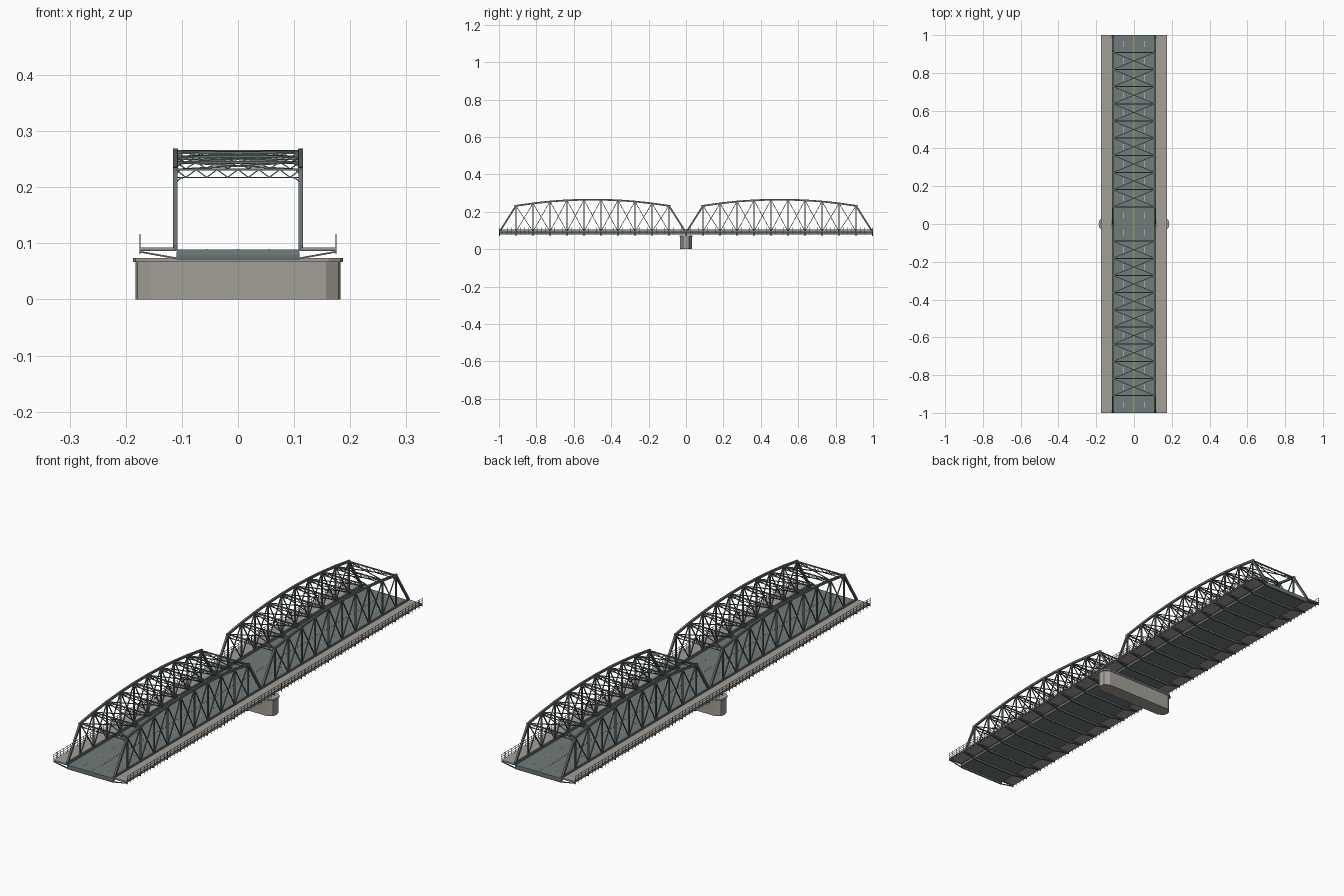
import bpy, bmesh, math
from mathutils import Matrix, Vector

if "Cube" in bpy.data.objects:
    bpy.data.objects.remove(bpy.data.objects["Cube"])


def material(name, r, g, b):
    m = bpy.data.materials.new(name)
    m.use_nodes = True
    m.diffuse_color = (r, g, b, 1)
    bsdf = next(n for n in m.node_tree.nodes if n.type == 'BSDF_PRINCIPLED')
    bsdf.inputs["Base Color"].default_value = (r, g, b, 1)
    return m


steel = material("steel_grey_green", 0.13, 0.165, 0.16)
asphalt = material("road_grey", 0.16, 0.2, 0.195)
concrete = material("concrete", 0.37, 0.35, 0.31)
white = material("lane_white", 0.75, 0.75, 0.72)
yellow = material("lane_yellow", 0.55, 0.45, 0.08)


class Part:
    """Collects bars, boxes and prisms into one named object."""

    def __init__(self, name, mat):
        self.name, self.mat, self.bm = name, mat, bmesh.new()

    def box(self, x0, x1, y0, y1, z0, z1):
        mid = Vector((x0 + x1, y0 + y1, z0 + z1)) / 2
        size = Matrix.Diagonal((x1 - x0, y1 - y0, z1 - z0, 1))
        bmesh.ops.create_cube(self.bm, size=1, matrix=Matrix.Translation(mid) @ size)

    def bar(self, p, q, w, h=None):
        p, q = Vector(p), Vector(q)
        d = (q - p).normalized()
        side = d.cross(Vector((0, 0, 1)))
        side = side.normalized() if side.length > 1e-4 else Vector((1, 0, 0))
        up = side.cross(d)
        rot = Matrix((side, d, up)).transposed().to_4x4()
        size = Matrix.Diagonal((w, (q - p).length, h or w, 1))
        bmesh.ops.create_cube(self.bm, size=1,
                              matrix=Matrix.Translation((p + q) / 2) @ rot @ size)

    def chain(self, points, w, h=None):
        for p, q in zip(points, points[1:]):
            self.bar(p, q, w, h)

    def prism(self, outline, z0, z1):
        face = self.bm.faces.new([self.bm.verts.new((x, y, z0)) for x, y in outline])
        new = bmesh.ops.extrude_face_region(self.bm, geom=[face])["geom"]
        verts = [v for v in new if isinstance(v, bmesh.types.BMVert)]
        bmesh.ops.translate(self.bm, verts=verts, vec=(0, 0, z1 - z0))

    def finish(self):
        bmesh.ops.recalc_face_normals(self.bm, faces=self.bm.faces)
        mesh = bpy.data.meshes.new(self.name)
        self.bm.to_mesh(mesh)
        self.bm.free()
        mesh.materials.append(self.mat)
        bpy.context.collection.objects.link(bpy.data.objects.new(self.name, mesh))


PANELS = 11
STEP = 1 / PANELS
TX = 0.1115        # truss plane
ROAD = 0.089       # road surface
BASE = 0.094       # bottom chord axis
EDGE = 0.175       # footway edge


def top(y):
    """Height of the arched top chord along one span."""
    return 0.265 - 0.2 * (y - 0.5) ** 2


# Pier with faceted ends and a slightly wider cap
def pier_outline(grow):
    half = [(0.157, -0.031), (0.179, -0.017), (0.183, 0), (0.179, 0.017), (0.157, 0.031)]
    pts = half + [(-x, -y) for x, y in half]
    return [(x + math.copysign(grow, x), y + grow * (y > 0) - grow * (y < 0)) for x, y in pts]


pier = Part("pier", concrete)
pier.prism(pier_outline(0), 0, 0.067)
pier.finish()
cap = Part("pier_cap", concrete)
cap.prism(pier_outline(0.004), 0.067, 0.074)
cap.finish()

# Road slab and lane paint
road = Part("road_deck", asphalt)
road.box(-0.109, 0.109, -1, 1, 0.079, ROAD)
road.finish()

dashes = Part("lane_dashes", white)
for x in (-0.055, 0.055):
    for i in range(22):
        y = -0.955 + i * STEP
        dashes.box(x - 0.001, x + 0.001, y - 0.016, y + 0.016, ROAD, ROAD + 0.0006)
dashes.finish()

centre = Part("centre_lines", yellow)
for x in (-0.002, 0.002):
    centre.box(x - 0.0008, x + 0.0008, -1, 1, ROAD, ROAD + 0.0006)
centre.finish()

# Floor beams under the road, with sloping footway brackets
beams = Part("floor_beams", steel)
brackets = Part("footway_brackets", steel)
for i in range(-PANELS, PANELS + 1):
    y = max(-0.997, min(0.997, i * STEP))
    beams.box(-0.11, 0.11, y - 0.003, y + 0.003, 0.071, 0.085)
    for s in (-1, 1):
        brackets.bar((s * 0.108, y, 0.073), (s * EDGE, y, 0.085), 0.004, 0.003)
        brackets.bar((s * 0.108, y, 0.0875), (s * EDGE, y, 0.0875), 0.004, 0.003)
beams.finish()
brackets.finish()

for s, side in ((1, "left"), (-1, "right")):
    # Footway slab
    walk = Part(side + "_footway", concrete)
    walk.box(min(s * 0.115, s * EDGE), max(s * 0.115, s * EDGE), -1, 1, 0.089, 0.093)
    walk.finish()

    # Railing on the outer edge
    rail = Part(side + "_railing", steel)
    x = s * (EDGE - 0.0005)
    for z in (0.098, 0.107, 0.116):
        rail.bar((x, -1, z), (x, 1, z), 0.0012)
    posts = 8 * PANELS
    for i in range(posts + 1):
        y = -0.999 + 1.998 * i / posts
        rail.bar((x, y, 0.081), (x, y, 0.117), 0.0015)
    rail.finish()

# Trusses of the two spans
for start, span in ((-1, "front"), (0, "back")):
    nodes = [i * STEP for i in range(PANELS + 1)]
    inner = nodes[1:-1]

    for s, side in ((1, "left"), (-1, "right")):
        x = s * TX

        def low(y):
            return (x, start + y, BASE)

        def high(y):
            return (x, start + y, top(y))

        chords = Part(f"{span}_{side}_chords", steel)
        chords.bar(low(0), low(1), 0.007, 0.01)
        chords.chain([low(0.004)] + [high(y) for y in inner] + [low(0.996)], 0.008, 0.009)
        for y in inner:
            chords.box(x - 0.0043, x + 0.0043, start + y - 0.007, start + y + 0.007,
                       top(y) - 0.007, top(y) + 0.004)
        chords.finish()

        web = Part(f"{span}_{side}_web", steel)
        for y in inner:
            web.bar(low(y), high(y), 0.006, 0.005)
        for a, b in zip(inner, inner[1:]):
            web.bar(low(a), high(b), 0.004, 0.003)
            web.bar(high(a), low(b), 0.004, 0.003)
        web.finish()

    # Cross frames: struts, zigzag lacing and curved knees
    frames = Part(f"{span}_cross_frames", steel)
    for y in inner:
        portal = y in (inner[0], inner[-1])
        z, yy = top(y), start + y
        depth = 0.014 if portal else 0.012
        frames.bar((-TX, yy, z), (TX, yy, z), 0.005, 0.004)
        frames.bar((-TX, yy, z - depth), (TX, yy, z - depth), 0.003, 0.002)
        n = 12
        frames.chain([(-TX + 2 * TX * i / n, yy, z - depth * (i % 2)) for i in range(n + 1)],
                     0.002)
        r = 0.016
        for s in (-1, 1):
            arc = [i * math.pi / 8 for i in range(5)]
            frames.chain([(s * (TX - r + r * math.cos(a)), yy,
                           z - depth - r + r * math.sin(a)) for a in arc], 0.003, 0.002)
    frames.finish()

    # Crossed bracing between the top chords
    lateral = Part(f"{span}_top_bracing", steel)
    for a, b in zip(inner, inner[1:]):
        for s in (-1, 1):
            lateral.bar((-s * TX, start + a, top(a)), (s * TX, start + b, top(b)), 0.003)
    lateral.finish()
